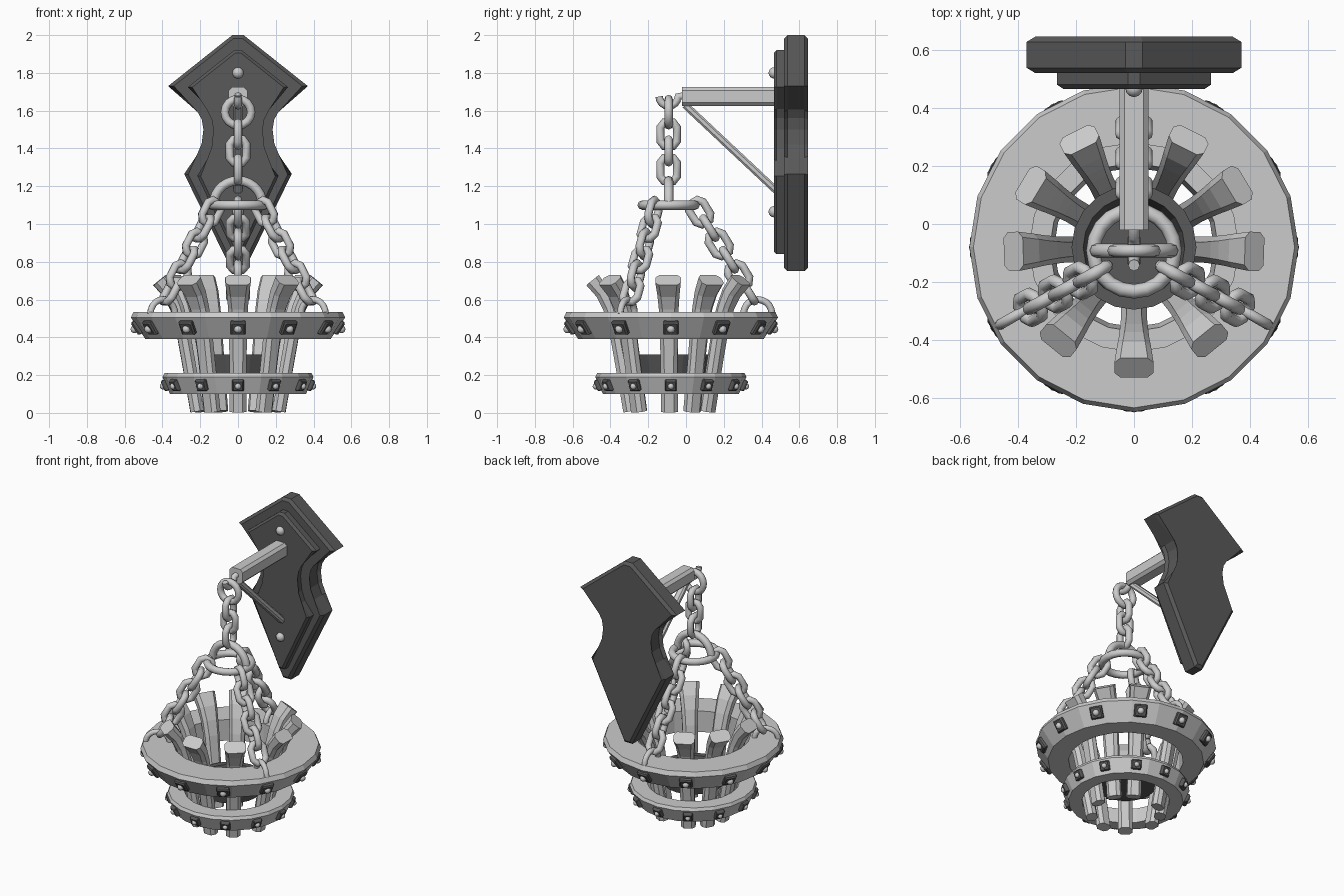
import bpy, bmesh
from math import sin, cos, pi, radians
from mathutils import Vector as V

if "Cube" in bpy.data.objects:
    bpy.data.objects.remove(bpy.data.objects["Cube"])

AX = V((0, -0.08, 0))          # basket axis
CH = V((0, -0.092, 0))         # chain axis
X, Y, Z = V((1, 0, 0)), V((0, 1, 0)), V((0, 0, 1))
dark = bpy.data.materials.new("dark_metal")
dark.diffuse_color = (0.1, 0.1, 0.1, 1)
dark.use_nodes = True
dark.node_tree.nodes["Principled BSDF"].inputs["Base Color"].default_value = dark.diffuse_color


def add(name, bm, mat=None, smooth=False):
    bmesh.ops.recalc_face_normals(bm, faces=bm.faces[:])
    me = bpy.data.meshes.new(name)
    for f in bm.faces:
        f.smooth = smooth
    bm.to_mesh(me)
    bm.free()
    ob = bpy.data.objects.new(name, me)
    bpy.context.collection.objects.link(ob)
    if mat:
        me.materials.append(mat)
    return ob


def section(p, u, v, w, t, c):
    """Rectangle w x t with chamfered corners."""
    a, b = w / 2, t / 2
    pts = [(a, b - c), (a - c, b), (c - a, b), (-a, b - c),
           (-a, c - b), (c - a, -b), (a - c, -b), (a, c - b)]
    return [p + u * x + v * y for x, y in pts]


def loft(name, rings, mat=None):
    bm = bmesh.new()
    vs = [[bm.verts.new(p) for p in r] for r in rings]
    n = len(vs[0])
    for a, b in zip(vs, vs[1:]):
        for i in range(n):
            bm.faces.new((a[i], a[(i + 1) % n], b[(i + 1) % n], b[i]))
    bm.faces.new(vs[0])
    bm.faces.new(vs[-1])
    return add(name, bm, mat)


def lathe(name, profile, n, mat=None):
    bm = bmesh.new()
    vs = [[bm.verts.new(AX + V((r * sin(2 * pi * i / n), -r * cos(2 * pi * i / n), z)))
           for r, z in profile] for i in range(n)]
    m = len(profile)
    for i in range(n):
        a, b = vs[i], vs[(i + 1) % n]
        for j in range(m):
            bm.faces.new((a[j], a[(j + 1) % m], b[(j + 1) % m], b[j]))
    bmesh.ops.remove_doubles(bm, verts=bm.verts[:], dist=1e-5)
    return add(name, bm, mat)


def tube(name, pts, r, cyclic):
    cu = bpy.data.curves.new(name, 'CURVE')
    cu.dimensions = '3D'
    cu.bevel_depth, cu.bevel_resolution, cu.use_fill_caps = r, 2, True
    sp = cu.splines.new('POLY')
    sp.points.add(len(pts) - 1)
    for q, p in zip(sp.points, pts):
        q.co = (*p, 1)
    sp.use_cyclic_u = cyclic
    tmp = bpy.data.objects.new(name + "_curve", cu)
    bpy.context.collection.objects.link(tmp)
    bpy.context.view_layer.update()
    me = bpy.data.meshes.new_from_object(tmp.evaluated_get(bpy.context.evaluated_depsgraph_get()))
    bpy.data.objects.remove(tmp)
    me.name = name
    bpy.context.collection.objects.link(bpy.data.objects.new(name, me))


def arc(c, u, v, r, a0, a1, n):
    return [c + r * (u * cos(a0 + (a1 - a0) * i / n) + v * sin(a0 + (a1 - a0) * i / n))
            for i in range(n + 1)]


def link(name, c, d, w):
    """Eight-sided chain link, long along d, flat in the d-w plane."""
    pts = [(.063, .024), (.036, .044), (-.036, .044), (-.063, .024),
           (-.063, -.024), (-.036, -.044), (.036, -.044), (.063, -.024)]
    tube(name, [c + d * a + w * b for a, b in pts], .022, True)


def dome(name, c, r):
    bm = bmesh.new()
    bmesh.ops.create_uvsphere(bm, u_segments=12, v_segments=8, radius=r)
    bmesh.ops.translate(bm, verts=bm.verts[:], vec=c)
    add(name, bm, None, True)


# wall plates with chamfered rims
def plate(name, half, y0, y1, ch):
    pts = half + [(-x, z) for x, z in reversed(half)]
    ob_bm = bmesh.new()
    f = [ob_bm.verts.new((x, y0, z)) for x, z in pts]
    b = [ob_bm.verts.new((x, y1, z)) for x, z in pts]
    n = len(pts)
    ob_bm.faces.new(f)
    ob_bm.faces.new(b)
    for i in range(n):
        ob_bm.faces.new((f[i], f[(i + 1) % n], b[(i + 1) % n], b[i]))
    rim = [e for e in ob_bm.edges if abs(e.verts[0].co.y - e.verts[1].co.y) < 1e-6]
    bmesh.ops.bevel(ob_bm, geom=rim, offset=ch, segments=1, affect='EDGES')
    add(name, ob_bm, dark)


plate("wall_plate", [(.03, 2), (.37, 1.73), (.2, 1.605), (.175, 1.56), (.165, 1.5), (.175, 1.42),
                     (.205, 1.35), (.285, 1.265), (.03, .75)], .52, .645, .018)
plate("front_plate", [(.02, 1.92), (.265, 1.725), (.15, 1.61), (.125, 1.56), (.115, 1.5), (.125, 1.4),
                      (.15, 1.335), (.215, 1.255), (.02, .84)], .465, .54, .015)
for z in (1.8, 1.065):
    dome("plate_rivet", V((0, .467, z)), .03)

# arm, brace and hook
loft("arm", [section(V((0, y, 1.675)), X, Z, .1, .1, .018) for y in (-.02, .48)])
a, b = V((0, -.005, 1.63)), V((0, .48, 1.175))
loft("brace", [section(p, X, (b - a).normalized().cross(X), .05, .038, .01) for p in (a, b)])
tube("hook", [V((0, 0, 1.68))] + arc(V((0, -.092, 1.675)), Y, Z, .05, 0, -pi, 8), .02, False)

# hanging chain: ring, links, arch and spreader ring
tube("top_ring", arc(CH + Z * 1.592, X, Z, .07, 0, 2 * pi, 16)[:-1], .022, True)
for i, z in enumerate((1.475, 1.387, 1.288)):
    link("hanging_link", CH + Z * z, Z, X if i % 2 else Y)
tube("spreader_arch", arc(CH + Z * 1.1, X, Z, .13, 0, pi, 14), .025, False)
tube("spreader_ring", arc(CH + Z * 1.1, X, Y, .14, 0, 2 * pi, 20)[:-1], .025, True)

# three basket chains with staples on the big hoop
for ang in (90, 210, 330):
    out = V((cos(radians(ang)), sin(radians(ang)), 0))
    tan = Z.cross(out)
    p, q = CH + out * .12 + Z * 1.135, AX + out * .455 + Z * .57
    d = (q - p).normalized()
    gap = ((q - p).length - .17) / 5
    for i in range(6):
        link("basket_link", p + d * (.085 + gap * i), d, tan if i % 2 else tan.cross(d))
    tube("staple", arc(AX + out * .46 + Z * .525, out, Z, .075, 0, pi, 10), .018, False)

# hoops and inner cup
lathe("upper_hoop", [(.36, .39), (.49, .39), (.567, .505), (.553, .535), (.36, .535)], 20)
lathe("lower_hoop", [(.275, .1), (.36, .1), (.4, .19), (.39, .21), (.29, .21)], 20)
lathe("inner_cup", [(0, .21), (.19, .21), (.215, .31), (.175, .31), (.155, .245), (0, .245)], 20, dark)

# square studs with domes around both hoops
for r, z, dr, dz, s in ((.532, .453, .075, .115, .08), (.381, .148, .04, .09, .062)):
    for k in range(12):
        t = radians(30 * k - 90)
        out = V((cos(t), sin(t), 0))
        up = (out * dr + Z * dz).normalized()
        side = Z.cross(out)
        nrm = side.cross(up)
        c = AX + out * r + Z * z
        loft("stud_plate", [section(c + nrm * h, side, up, s * f, s * f, .004)
                            for h, f in ((-.015, 1), (.01, 1), (.019, .8))], dark)
        dome("stud_dome", c + nrm * .018, s * .27)

# flared staves: (radius, height, width, thickness)
path = [(.217, .008, .09, .07), (.262, .27, .09, .07), (.298, .47, .098, .07),
        (.325, .56, .105, .072), (.36, .635, .118, .078), (.415, .703, .135, .085)]
for ang in (-90, -51, -129, -2, 182, 31, 149, 63, 117):
    out = V((cos(radians(ang)), sin(radians(ang)), 0))
    side = Z.cross(out)
    pts = [AX + out * r + Z * z for r, z, w, t in path]
    rings = []
    for i, (r, z, w, t) in enumerate(path):
        d = (pts[min(i + 1, len(pts) - 1)] - pts[max(i - 1, 0)]).normalized()
        rings.append(section(pts[i], side, side.cross(d), w, t, .02))
    loft("stave", rings)
